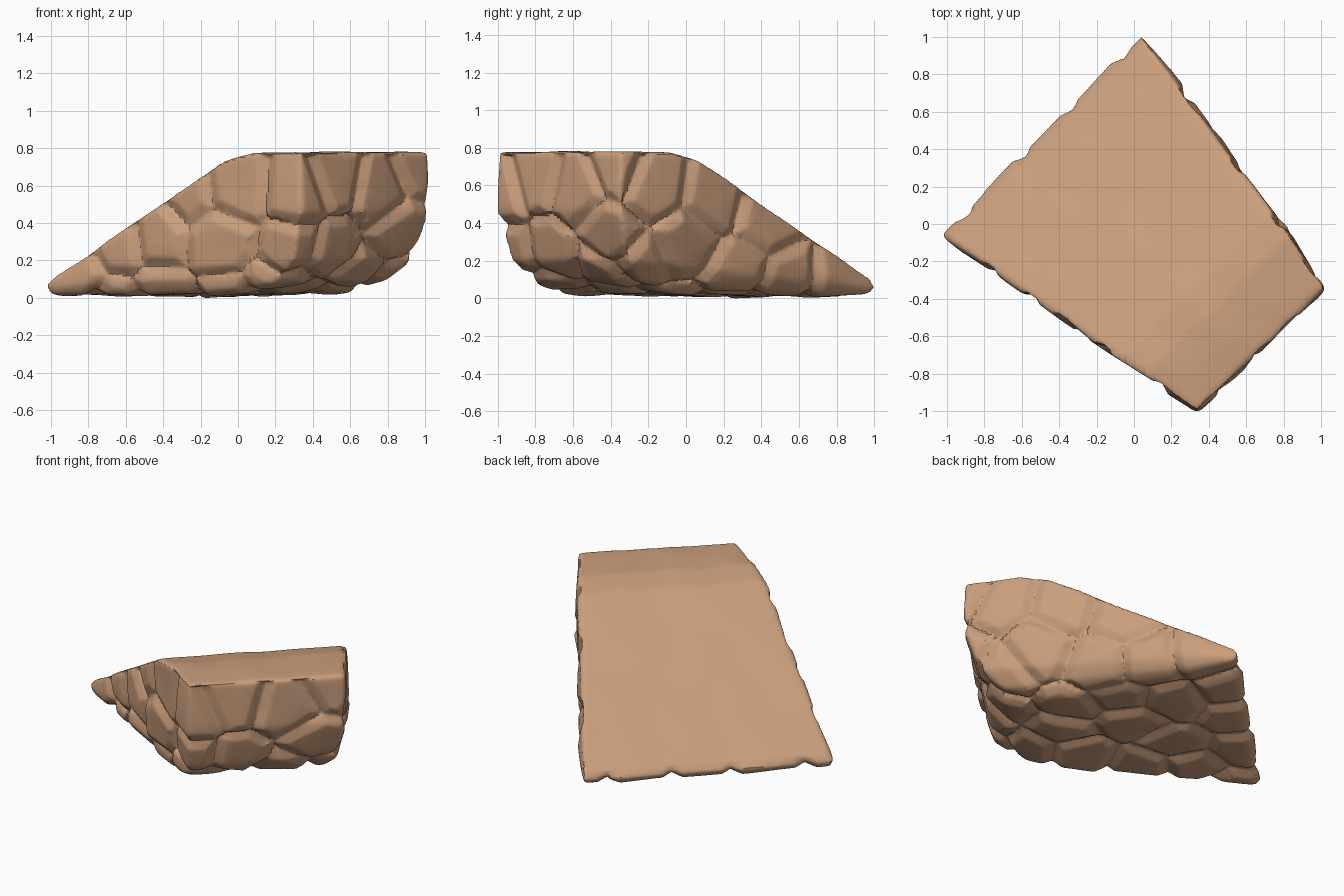
import bpy, bmesh, random
from mathutils import Vector, kdtree, noise

random.seed(11)
cube = bpy.data.objects.get("Cube")
if cube:
    bpy.data.objects.remove(cube, do_unlink=True)

# Single sandstone colour
stone = bpy.data.materials.new("sandstone")
stone.use_nodes = True
colour = (0.59, 0.343, 0.202, 1)
stone.diffuse_color = colour
stone.node_tree.nodes["Principled BSDF"].inputs["Base Color"].default_value = colour

# Footprint: a narrow high end and a wide low end, turned on the ground
low_a, low_b = Vector((-1.025, -0.06, 0)), Vector((0.04, 1.015, 0))
high_a, high_b = Vector((0.34, -1.005, 0)), Vector((1.02, -0.35, 0))


def spot(along, across, z):
    """Point on the footprint: along runs low to high, across runs side to side."""
    p = low_a.lerp(high_a, along).lerp(low_b.lerp(high_b, along), across)
    p.z = z
    return p


# Wedge outline as pairs: along, inset of first side, inset of second side, height
rings = [
    (0.02, 0.0, 0.0, 0.10), (0.0, 0.0, 0.0, 0.055),       # toe of the ramp
    (0.02, 0.01, 0.01, 0.015), (0.08, -0.01, -0.005, 0.06),
    (0.70, 0.0, 0.0, 0.735),                              # soft crest
    (0.80, 0.0, 0.0, 0.775), (1.0, 0.0, 0.0, 0.775),      # flat landing
    (0.78, -0.01, -0.025, 0.43), (1.0, 0.0, 0.0, 0.47),   # widest part of the walls
    (0.40, -0.01, -0.01, 0.24),
    (0.95, 0.04, 0.05, 0.20), (0.87, 0.08, 0.12, 0.09),   # undercut high end
    (0.70, 0.10, 0.19, 0.03), (0.30, 0.04, 0.09, 0.015),  # underside
]
bm = bmesh.new()
for along, inset_a, inset_b, z in rings:
    bm.verts.new(spot(along, inset_a, z))
    bm.verts.new(spot(along, 1 - inset_b, z))
bmesh.ops.convex_hull(bm, input=bm.verts)
loose = [v for v in bm.verts if not v.link_faces]
bmesh.ops.delete(bm, geom=loose, context='VERTS')
bmesh.ops.recalc_face_normals(bm, faces=bm.faces)
mesh = bpy.data.meshes.new("rock_ramp")
bm.to_mesh(mesh)
bm.free()
rock = bpy.data.objects.new("rock_ramp", mesh)
bpy.context.collection.objects.link(rock)
bpy.context.view_layer.objects.active = rock
rock.select_set(True)


def apply_modifier(kind, **settings):
    mod = rock.modifiers.new(kind.lower(), kind)
    for key, value in settings.items():
        setattr(mod, key, value)
    bpy.ops.object.modifier_apply(modifier=mod.name)


# Even, slightly rounded skin
apply_modifier('REMESH', mode='VOXEL', voxel_size=0.014)
apply_modifier('SMOOTH', factor=0.5, iterations=10)

# Scatter stone centres over the walls and underside
verts = rock.data.vertices
points = [v.co.copy() for v in verts]
normals = [v.normal.copy() for v in verts]
order = list(range(len(points)))
random.shuffle(order)
centres = []
for i in order:
    if normals[i].z < 0.3 and all((points[i] - c).length > 0.28 for c in centres):
        centres.append(points[i])
tree = kdtree.KDTree(len(centres))
for i, c in enumerate(centres):
    tree.insert(c, i)
tree.balance()
tilts = [Vector([random.uniform(-1, 1) for _ in range(3)]) * 0.07 for _ in centres]

# Carve chamfered joints between stones; keep the walking surface nearly smooth
for v, p, n in zip(verts, points, normals):
    near, far = tree.find_n(p, 2)
    c1, c2 = near[0], far[0]
    joint = ((p - c2).length_squared - (p - c1).length_squared) / (2 * (c1 - c2).length)
    wall = max(0, min(1, (0.72 - n.z) / 0.4))
    carve = 0.004 - 0.032 * (1 - min(1, joint / 0.06)) + tilts[near[1]].dot(p - c1)
    ripple = 0.008 * noise.noise(p * 4)
    v.co = p + n * (wall * carve + ripple)

apply_modifier('SMOOTH', factor=0.5, iterations=2)
apply_modifier('DECIMATE', ratio=0.3)

# Centre and stand on the ground
for axis in range(3):
    values = [v.co[axis] for v in rock.data.vertices]
    low, high = min(values), max(values)
    shift = low if axis == 2 else (low + high) / 2
    for v in rock.data.vertices:
        v.co[axis] -= shift

rock.data.materials.clear()
rock.data.materials.append(stone)
bpy.ops.object.shade_smooth_by_angle(angle=0.6)
